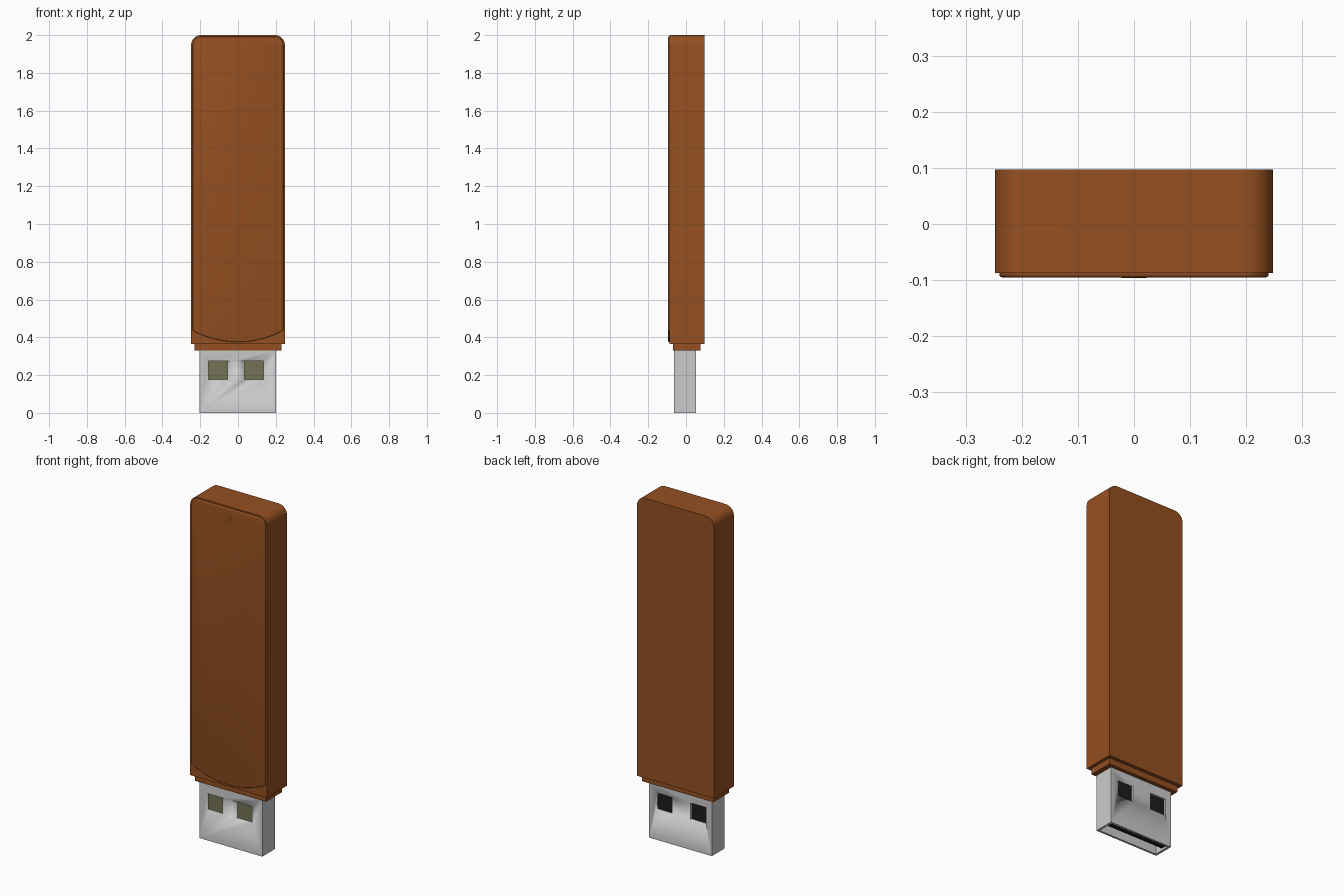
import bpy, bmesh, math

if "Cube" in bpy.data.objects:
    bpy.data.objects.remove(bpy.data.objects["Cube"])

def material(name, rgb):
    m = bpy.data.materials.new(name)
    m.diffuse_color = (*rgb, 1)
    m.use_nodes = True
    m.node_tree.nodes["Principled BSDF"].inputs["Base Color"].default_value = m.diffuse_color
    return m

BROWN = material("brown_plastic", (0.3, 0.08, 0.015))
BLACK = material("black_plastic", (0.012, 0.012, 0.012))
OLIVE = material("olive_contacts", (0.17, 0.17, 0.09))

def slab(name, outline, y0, y1, mat=None, bevel=0):
    """Extrude an x-z outline from y0 (front) to y1 (back)."""
    bm = bmesh.new()
    front = bm.faces.new([bm.verts.new((x, y0, z)) for x, z in outline])
    ext = bmesh.ops.extrude_face_region(bm, geom=[front])
    for v in ext["geom"]:
        if isinstance(v, bmesh.types.BMVert):
            v.co.y = y1
    bmesh.ops.recalc_face_normals(bm, faces=bm.faces)
    me = bpy.data.meshes.new(name)
    bm.to_mesh(me)
    bm.free()
    ob = bpy.data.objects.new(name, me)
    bpy.context.collection.objects.link(ob)
    if mat:
        me.materials.append(mat)
    bpy.ops.object.select_all(action='DESELECT')
    bpy.context.view_layer.objects.active = ob
    ob.select_set(True)
    if bevel:
        b = ob.modifiers.new("soft_edge", 'BEVEL')
        b.width, b.segments = bevel, 3
        b.limit_method, b.angle_limit = 'ANGLE', math.radians(60)
        bpy.ops.object.modifier_apply(modifier=b.name)
    bpy.ops.object.shade_smooth_by_angle(angle=math.radians(35))
    return ob

def box(name, x0, x1, y0, y1, z0, z1, mat=None):
    return slab(name, [(x0, z0), (x1, z0), (x1, z1), (x0, z1)], y0, y1, mat)

def arc(cx, cz, r, a0, a1, n):
    return [(cx + r * math.cos(math.radians(a0 + (a1 - a0) * i / n)),
             cz + r * math.sin(math.radians(a0 + (a1 - a0) * i / n))) for i in range(n + 1)]

def rounded_top(w, top, r):
    return arc(w - r, top - r, r, 0, 90, 10) + arc(r - w, top - r, r, 90, 180, 10)

# Main case, rounded at the top corners only
slab("case", [(-0.248, 0.365), (0.248, 0.365)] + rounded_top(0.248, 2.0, 0.052),
     -0.087, 0.097, BROWN)

# Raised front plate with a curved lower edge
lower = [(0.24 * t / 10, 0.375 + 0.06 * (t / 10) ** 2) for t in range(-10, 11)]
slab("front_plate", lower + rounded_top(0.24, 1.992, 0.046), -0.095, -0.06, BROWN, 0.005)

# Small indicator light
slab("indicator_light", arc(0, 1.925, 0.022, 0, 345, 23), -0.0962, -0.08, BROWN)

# Stepped collar under the case
box("collar", -0.23, 0.23, -0.07, 0.076, 0.33, 0.37, BROWN)

# Hollow connector shell with windows front and back
shell = box("connector_shell", -0.205, 0.202, -0.064, 0.054, 0, 0.335)
cutters = [box("shell_cavity_cutter", -0.192, 0.189, -0.052, 0.042, -0.1, 0.32)]
for y0, y1, xs in ((-0.1, -0.03, (-0.155, 0.035)), (0.02, 0.1, (-0.168, 0.052))):
    for x in xs:
        cutters.append(box("window_cutter", x, x + 0.1, y0, y1, 0.178, 0.274))
bpy.context.view_layer.objects.active = shell
for c in cutters:
    m = shell.modifiers.new("cut", 'BOOLEAN')
    m.operation, m.solver, m.object = 'DIFFERENCE', 'EXACT', c
    bpy.ops.object.modifier_apply(modifier=m.name)
    bpy.data.objects.remove(c)

# Contact tongue inside the shell
box("tongue", -0.19, 0.187, -0.002, 0.038, 0.012, 0.335, BLACK)
box("contact_board", -0.188, 0.185, -0.006, -0.002, 0.014, 0.335, OLIVE)
